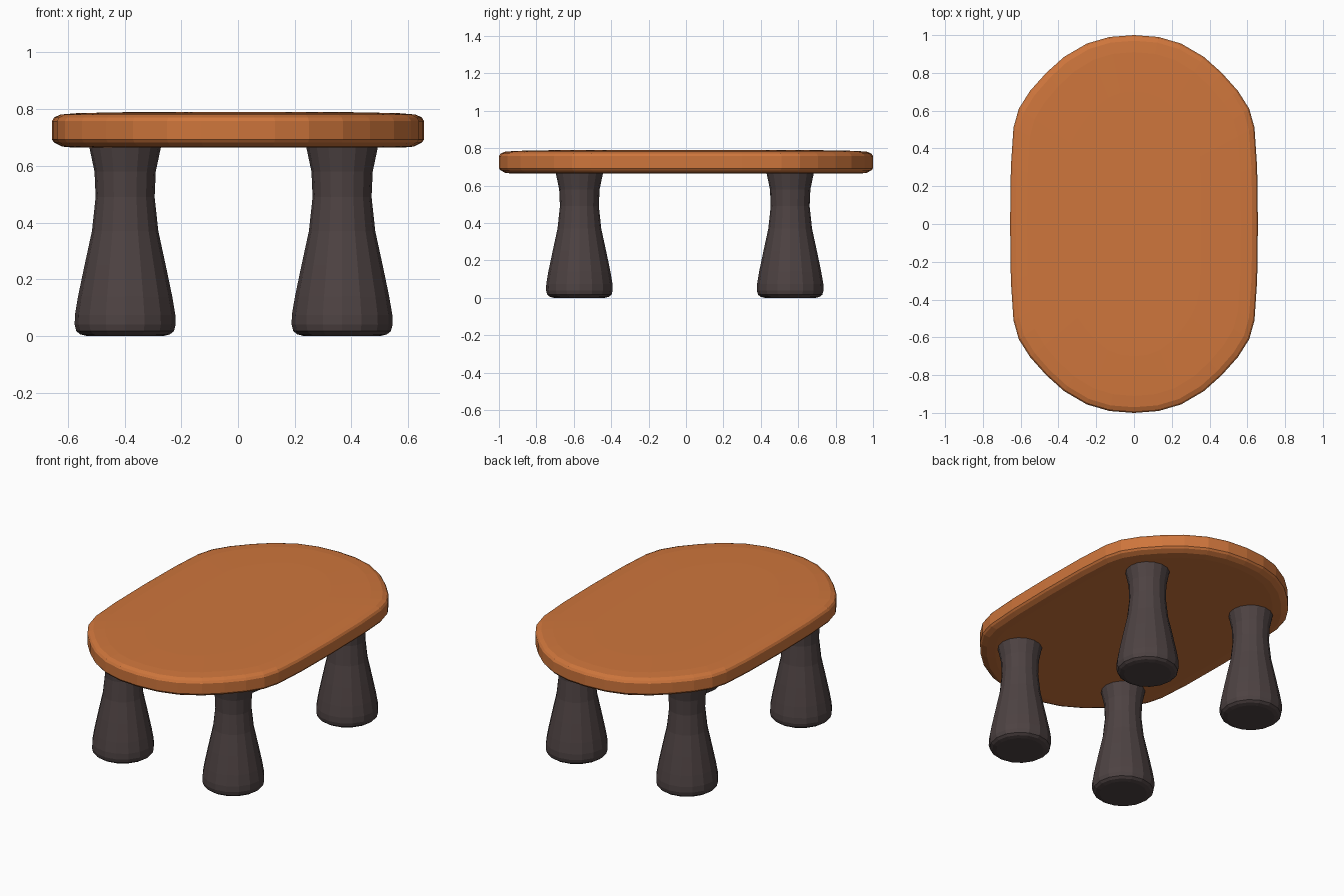
import bpy, bmesh, math

if "Cube" in bpy.data.objects:
    bpy.data.objects.remove(bpy.data.objects["Cube"])


def make_material(name, color):
    mat = bpy.data.materials.new(name)
    mat.diffuse_color = (*color, 1)
    mat.use_nodes = True
    mat.node_tree.nodes["Principled BSDF"].inputs["Base Color"].default_value = mat.diffuse_color
    return mat


def loft(name, rings, mat):
    """Skin a stack of equal-length closed rings and cap both ends."""
    bm = bmesh.new()
    loops = [[bm.verts.new(p) for p in ring] for ring in rings]
    n = len(loops[0])
    for a, b in zip(loops, loops[1:]):
        for i in range(n):
            j = (i + 1) % n
            bm.faces.new((a[i], a[j], b[j], b[i]))
    bm.faces.new(loops[0][::-1])
    bm.faces.new(loops[-1])
    bmesh.ops.recalc_face_normals(bm, faces=bm.faces)
    mesh = bpy.data.meshes.new(name)
    bm.to_mesh(mesh)
    bm.free()
    obj = bpy.data.objects.new(name, mesh)
    obj.data.materials.append(mat)
    bpy.context.collection.objects.link(obj)
    return obj


wood = make_material("orange_wood", (0.62, 0.18, 0.045))
dark = make_material("dark_leg", (0.075, 0.055, 0.055))

# Table top: quarter outline mirrored to a rounded oblong, with a soft rim
quarter = [(0.656, 0), (0.652, 0.30), (0.638, 0.51), (0.61, 0.61), (0.55, 0.705),
           (0.465, 0.80), (0.37, 0.885), (0.25, 0.955), (0.13, 0.99), (0, 1.0)]
half = quarter + [(-x, y) for x, y in quarter[-2::-1]]
outline = half + [(x, -y) for x, y in half[-2:0:-1]]
rim = [(0.08, 0.664), (0.035, 0.668), (0.008, 0.682), (0, 0.693),
       (0, 0.758), (0.008, 0.771), (0.03, 0.781), (0.09, 0.786), (0.3, 0.79)]
loft("table_top",
     [[(x * (1 - d / 0.656), y * (1 - d), z) for x, y in outline] for d, z in rim], wood)

# Legs: flared profile turned in 16 sides
profile = [(0.135, 0), (0.158, 0.006), (0.172, 0.017), (0.178, 0.04), (0.177, 0.075),
           (0.166, 0.14), (0.143, 0.25), (0.117, 0.37), (0.104, 0.49),
           (0.108, 0.58), (0.126, 0.665), (0.128, 0.70)]
SIDES = 16
for side, cx in (("left", -0.398), ("right", 0.367)):
    for end, cy in (("front", -0.57), ("back", 0.557)):
        rings = [[(cx + r * math.cos(2 * math.pi * k / SIDES),
                   cy + r * math.sin(2 * math.pi * k / SIDES), z)
                  for k in range(SIDES)] for r, z in profile]
        loft(f"{end}_{side}_leg", rings, dark)
